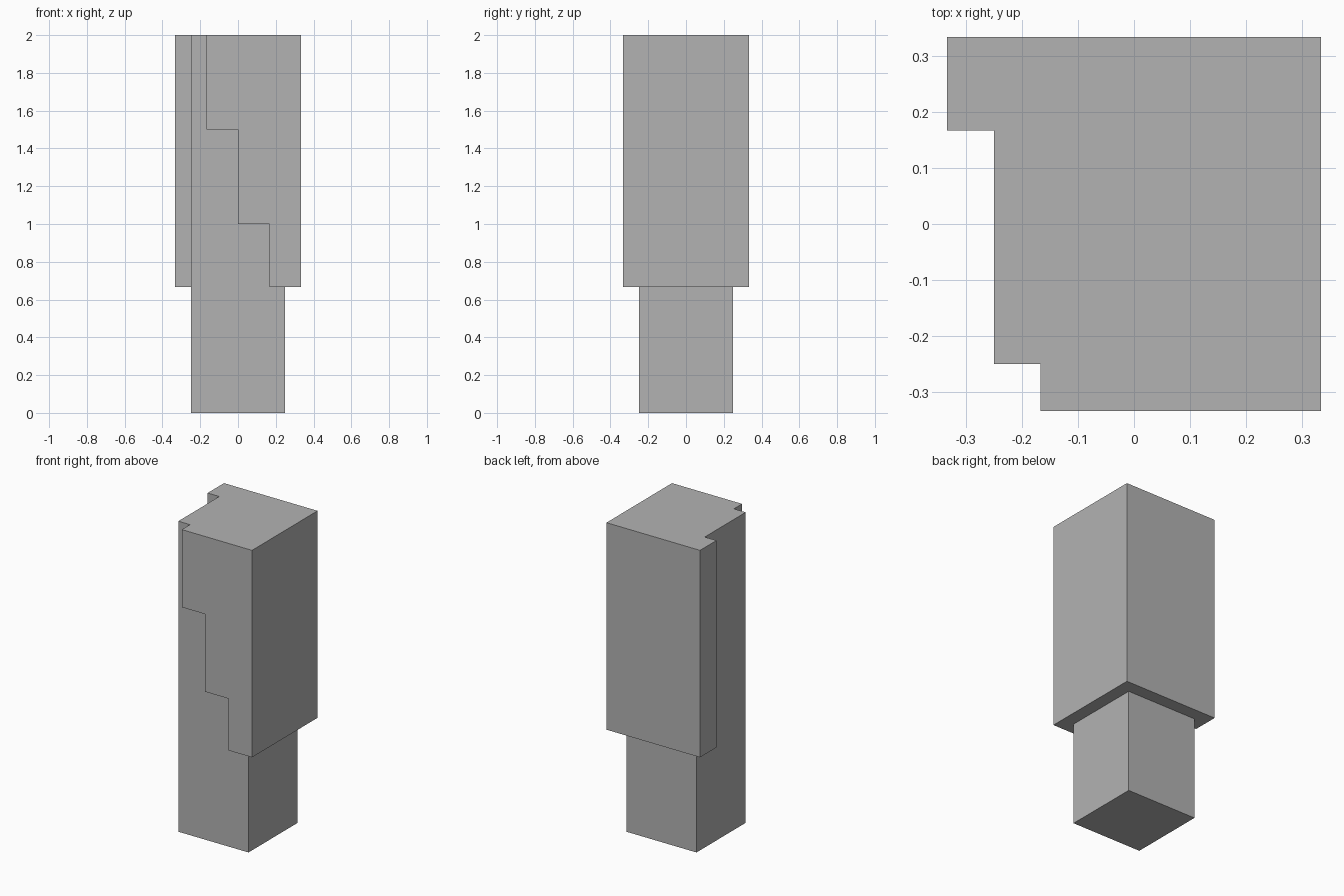
import bpy
import bmesh

default = bpy.data.objects.get("Cube")
if default:
    bpy.data.objects.remove(default, do_unlink=True)

OUTER, INNER, STEP = 1 / 3, 1 / 4, 1 / 6   # half widths and step size
HEM, TOP = 2 / 3, 2.0                      # sleeve bottom and top

grey = bpy.data.materials.new("plain_grey")
grey.use_nodes = True
grey.diffuse_color = (0.45, 0.45, 0.45, 1)
grey.node_tree.nodes["Principled BSDF"].inputs["Base Color"].default_value = grey.diffuse_color


def extrude_profile(name, points, y0, y1):
    """Solid made from an (x, z) outline extruded along y."""
    bm = bmesh.new()
    face = bm.faces.new([bm.verts.new((x, y0, z)) for x, z in points])
    moved = bmesh.ops.extrude_face_region(bm, geom=[face])["geom"]
    bmesh.ops.translate(bm, vec=(0, y1 - y0, 0),
                        verts=[g for g in moved if isinstance(g, bmesh.types.BMVert)])
    bmesh.ops.recalc_face_normals(bm, faces=bm.faces)
    mesh = bpy.data.meshes.new(name)
    bm.to_mesh(mesh)
    bm.free()
    mesh.materials.append(grey)
    obj = bpy.data.objects.new(name, mesh)
    bpy.context.collection.objects.link(obj)
    return obj


def box(name, x0, x1, y0, y1, z0, z1):
    return extrude_profile(name, [(x0, z0), (x1, z0), (x1, z1), (x0, z1)], y0, y1)


def cut(target, cutter):
    """Subtract the cutter, then discard it."""
    mod = target.modifiers.new("cut", 'BOOLEAN')
    mod.operation = 'DIFFERENCE'
    mod.solver = 'EXACT'
    mod.object = cutter
    bpy.context.view_layer.objects.active = target
    bpy.ops.object.modifier_apply(modifier=mod.name)
    bpy.data.objects.remove(cutter, do_unlink=True)


# Inner column below the sleeve
box("column", -INNER, INNER, -INNER, INNER, 0, HEM)

# Thick sleeve around the upper column
sleeve = box("sleeve", -OUTER, OUTER, -OUTER, OUTER, HEM, TOP)

# Open right side, leaving a strip at the back corner
cut(sleeve, box("side_cutter", -1, -INNER, -1, STEP, 0, 3))

# Stepped front edge, down to the column surface
stairs = [(-1, 0), (STEP, 0), (STEP, 1), (0, 1), (0, 1.5), (-STEP, 1.5), (-STEP, 3), (-1, 3)]
cut(sleeve, extrude_profile("front_cutter", stairs, -1, -INNER))
